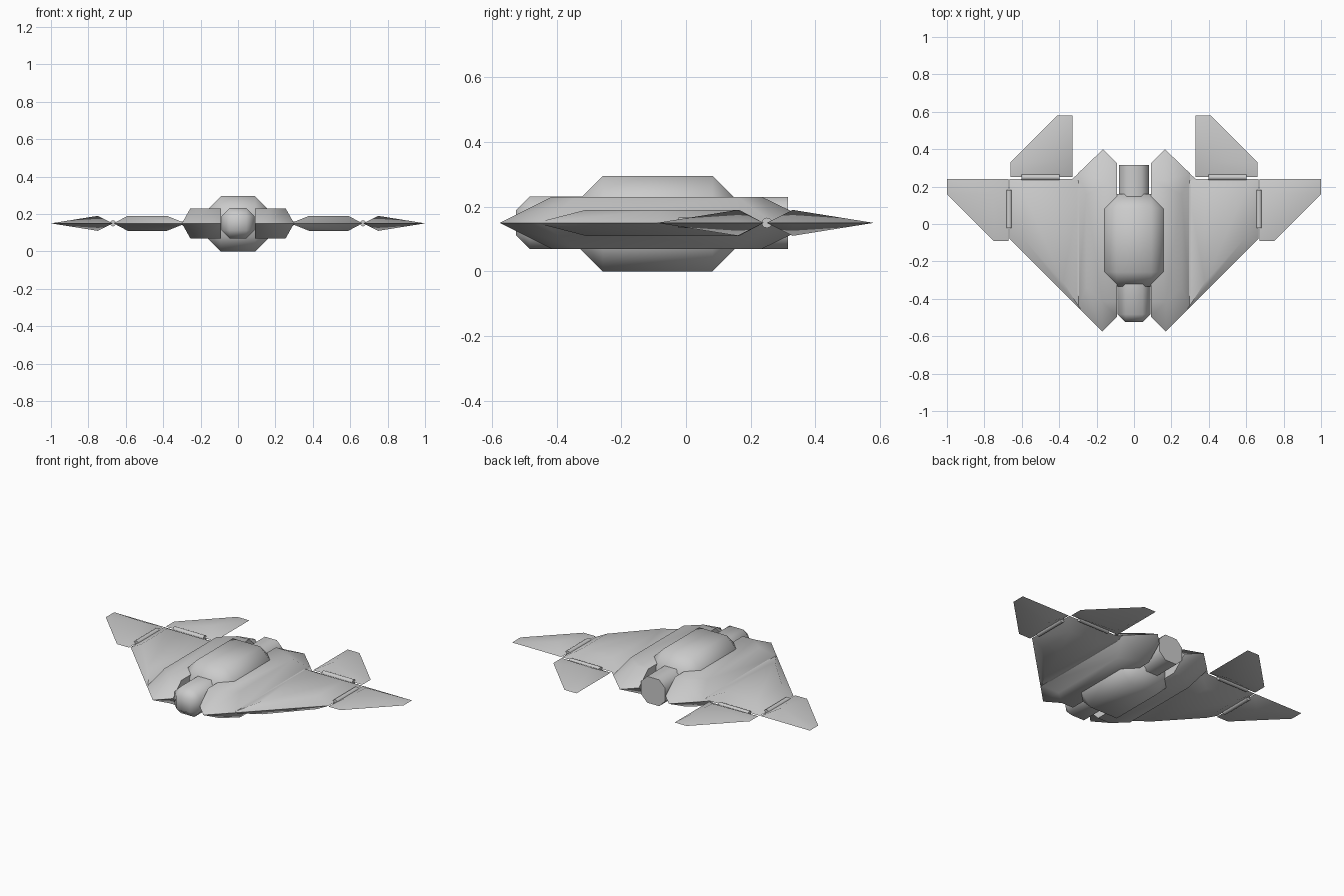
import bpy, bmesh, math
from mathutils import Vector

if "Cube" in bpy.data.objects:
    bpy.data.objects.remove(bpy.data.objects["Cube"])

grey = bpy.data.materials.new("hull_grey")
grey.diffuse_color = (0.6, 0.6, 0.6, 1)
grey.use_nodes = True
grey.node_tree.nodes["Principled BSDF"].inputs["Base Color"].default_value = grey.diffuse_color
MID = 0.15  # height of the symmetry plane


def finish(name, bm, smooth=50):
    bmesh.ops.recalc_face_normals(bm, faces=bm.faces)
    me = bpy.data.meshes.new(name)
    bm.to_mesh(me)
    bm.free()
    ob = bpy.data.objects.new(name, me)
    bpy.context.collection.objects.link(ob)
    me.materials.append(grey)
    bpy.ops.object.select_all(action='DESELECT')
    ob.select_set(True)
    bpy.context.view_layer.objects.active = ob
    bpy.ops.object.shade_smooth_by_angle(angle=math.radians(smooth))
    return ob


def slab(name, outline, ridge, half, sx, smooth=50):
    """Outline at mid height, rising to a smaller ridge polygon (or point) above and below."""
    bm = bmesh.new()
    rim = [bm.verts.new((x * sx, y, MID)) for x, y in outline]
    n = len(rim)
    for s in (1, -1):
        cap = [bm.verts.new((x * sx, y, MID + s * half)) for x, y in ridge]
        if len(cap) == 1:
            for i in range(n):
                bm.faces.new((rim[i], rim[(i + 1) % n], cap[0]))
        else:
            for i in range(n):
                j = (i + 1) % n
                bm.faces.new((rim[i], rim[j], cap[j], cap[i]))
            bm.faces.new(cap)
    return finish(name, bm, smooth)


def chamfered_box(name, lo, hi, width, pick=lambda e: True):
    bm = bmesh.new()
    bmesh.ops.create_cube(bm, size=1)
    lo, hi = Vector(lo), Vector(hi)
    for v in bm.verts:
        v.co = Vector([(lo[k] + hi[k]) / 2 + v.co[k] * (hi[k] - lo[k]) for k in range(3)])
    bmesh.ops.bevel(bm, geom=[e for e in bm.edges if pick(e)], offset=width,
                    segments=1, affect='EDGES', profile=0.5)
    return finish(name, bm)


def along_y(e):
    a, b = e.verts
    return abs(a.co.y - b.co.y) > 0.01


# Central fuselage and the two barrels on its axis
chamfered_box("fuselage", (-0.17, -0.335, 0), (0.17, 0.16, 0.295), 0.078)
chamfered_box("nose_barrel", (-0.087, -0.525, 0.07), (0.087, -0.3, 0.232), 0.042,
              lambda e: along_y(e) or e.verts[0].co.y < -0.4)
chamfered_box("rear_engine", (-0.08, 0.13, 0.07), (0.08, 0.315, 0.23), 0.04, along_y)

# Control fin: hinge edge along u, reaching out along v
FIN = [(0, 0), (0, 0.33), (0.08, 0.33), (0.33, 0.08), (0.33, 0)]
PEAK = [(0.08, 0.08)]

for side, sx in (("right", 1), ("left", -1)):
    # Nacelle beside the fuselage
    slab("nacelle_" + side,
         [(0.09, -0.495), (0.17, -0.575), (0.30, -0.445), (0.30, 0.27), (0.165, 0.40), (0.09, 0.325)],
         [(0.09, -0.415), (0.17, -0.415), (0.255, -0.34), (0.255, 0.16), (0.165, 0.235), (0.09, 0.235)],
         0.08, sx)
    # Wing panel
    slab("wing_" + side,
         [(0.28, -0.465), (0.665, -0.08), (0.665, 0.24), (0.28, 0.24)],
         [(0.38, -0.31), (0.59, -0.08), (0.59, 0.165), (0.38, 0.165)],
         0.04, sx)
    # Inner wing root filler up to the trailing notch
    slab("wing_root_" + side,
         [(0.2, -0.5), (0.33, -0.41), (0.33, 0.24), (0.2, 0.365)],
         [(0.2, -0.38), (0.29, -0.36), (0.29, 0.2), (0.2, 0.2)],
         0.012, sx)
    # Rear and wing-tip fins share one shape with the axes swapped
    slab("rear_fin_" + side, [(0.33 + u, 0.25 + v) for u, v in FIN],
         [(0.33 + u, 0.25 + v) for u, v in PEAK], 0.04, sx)
    slab("tip_fin_" + side, [(0.67 + v, 0.24 - u) for u, v in FIN],
         [(0.67 + v, 0.24 - u) for u, v in PEAK], 0.04, sx)
    # Hinge rods
    for name, c, rot in (("rear_hinge_", (0.5, 0.25), (0, math.pi / 2, 0)),
                         ("tip_hinge_", (0.668, 0.08), (math.pi / 2, 0, 0))):
        bm = bmesh.new()
        bmesh.ops.create_cone(bm, cap_ends=True, segments=12, radius1=0.016, radius2=0.016, depth=0.205)
        ob = finish(name + side, bm)
        ob.location = (c[0] * sx, c[1], MID)
        ob.rotation_euler = rot
